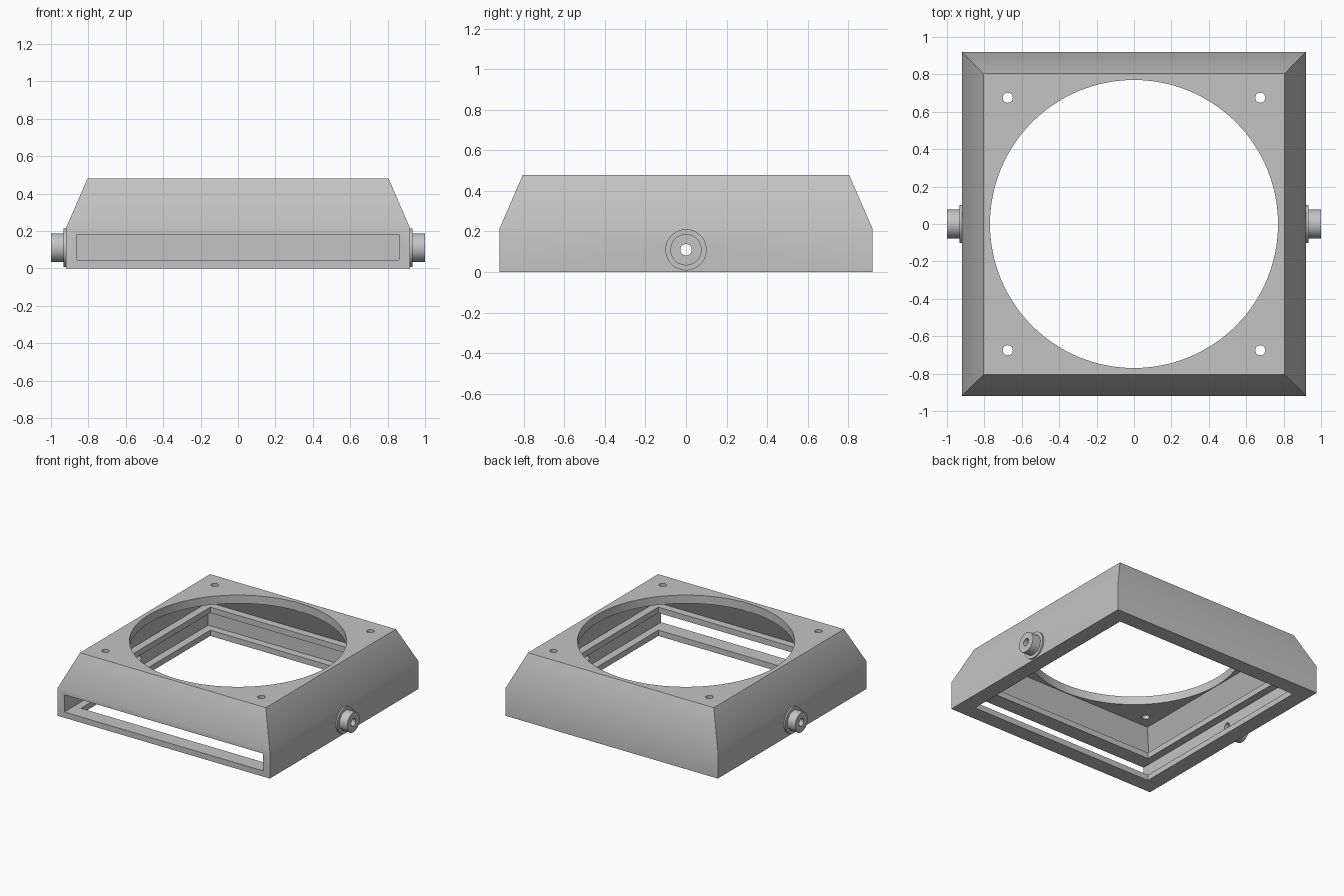
import bpy, bmesh, math
from mathutils import Matrix, Vector

cube = bpy.data.objects.get("Cube")
if cube:
    bpy.data.objects.remove(cube, do_unlink=True)

grey = bpy.data.materials.new("plain grey")
grey.use_nodes = True
colour = (0.55, 0.55, 0.55, 1)
grey.diffuse_color = colour
grey.node_tree.nodes["Principled BSDF"].inputs["Base Color"].default_value = colour


def make_object(name, bm):
    bmesh.ops.recalc_face_normals(bm, faces=bm.faces[:])
    mesh = bpy.data.meshes.new(name)
    bm.to_mesh(mesh)
    bm.free()
    mesh.materials.append(grey)
    obj = bpy.data.objects.new(name, mesh)
    bpy.context.collection.objects.link(obj)
    return obj


def square_stack(name, levels):
    """Solid from stacked squares given as (half width, height)."""
    bm = bmesh.new()
    rings = [[bm.verts.new((sx * h, sy * h, z))
              for sx, sy in ((-1, -1), (1, -1), (1, 1), (-1, 1))] for h, z in levels]
    for low, high in zip(rings, rings[1:]):
        for i in range(4):
            j = (i + 1) % 4
            bm.faces.new((low[i], low[j], high[j], high[i]))
    bm.faces.new(rings[0][::-1])
    bm.faces.new(rings[-1])
    return make_object(name, bm)


def box(name, low, high):
    low, high = Vector(low), Vector(high)
    bm = bmesh.new()
    bmesh.ops.create_cube(bm, size=1)
    bmesh.ops.scale(bm, vec=high - low, verts=bm.verts[:])
    bmesh.ops.translate(bm, vec=(low + high) / 2, verts=bm.verts[:])
    return make_object(name, bm)


def cylinder(name, radius, depth, centre, sides, along_x=False):
    bm = bmesh.new()
    turn = Matrix.Rotation(math.pi / 2 if along_x else 0, 4, 'Y')
    bmesh.ops.create_cone(bm, cap_ends=True, segments=sides, radius1=radius,
                          radius2=radius, depth=depth,
                          matrix=Matrix.Translation(centre) @ turn)
    return make_object(name, bm)


def cut(target, cutter):
    mod = target.modifiers.new("cut", 'BOOLEAN')
    mod.operation = 'DIFFERENCE'
    mod.solver = 'EXACT'
    mod.object = cutter
    bpy.context.view_layer.objects.active = target
    bpy.ops.object.modifier_apply(modifier=mod.name)
    bpy.data.objects.remove(cutter, do_unlink=True)


def smooth(obj):
    bpy.ops.object.select_all(action='DESELECT')
    obj.select_set(True)
    bpy.context.view_layer.objects.active = obj
    bpy.ops.object.shade_smooth_by_angle(angle=math.radians(25))


AXIS_Z = 0.11
BORE = 0.028

# Housing with sloped upper sides
housing = square_stack("housing", [(0.92, 0), (0.92, 0.215), (0.805, 0.48)])

# Hollow interior, lower opening and slide-in slot
cut(housing, square_stack("cavity_cutter", [(0.86, 0.225), (0.775, 0.415)]))
cut(housing, square_stack("opening_cutter", [(0.80, -0.1), (0.80, 0.26)]))
cut(housing, box("slot_cutter", (-0.86, -1.1, 0.045), (0.86, 0.86, 0.18)))

# Round top opening and corner screw holes
cut(housing, cylinder("round_cutter", 0.77, 0.3, (0, 0, 0.48), 128))
for sx in (-1, 1):
    for sy in (-1, 1):
        cut(housing, cylinder("screw_cutter", 0.027, 0.3,
                              (sx * 0.675, sy * 0.675, 0.48), 24))

# Side bores
for sx in (-1, 1):
    cut(housing, cylinder("bore_cutter", BORE, 0.3, (sx * 0.92, 0, AXIS_Z), 32, True))
smooth(housing)

# Flanged side spigots, turned from a profile of (distance out, radius)
profile = [(0.915, BORE), (0.915, 0.102), (0.932, 0.102),
           (0.932, 0.077), (1.0, 0.077), (1.0, BORE)]
for side, sx in (("left", 1), ("right", -1)):
    bm = bmesh.new()
    verts = [bm.verts.new((sx * x, 0, AXIS_Z + r)) for x, r in profile]
    edges = [bm.edges.new((a, b)) for a, b in zip(verts, verts[1:] + verts[:1])]
    bmesh.ops.spin(bm, geom=verts + edges, cent=(0, 0, AXIS_Z), axis=(1, 0, 0),
                   angle=2 * math.pi, steps=48, use_merge=True)
    bmesh.ops.remove_doubles(bm, verts=bm.verts[:], dist=0.0001)
    smooth(make_object(side + "_spigot", bm))
